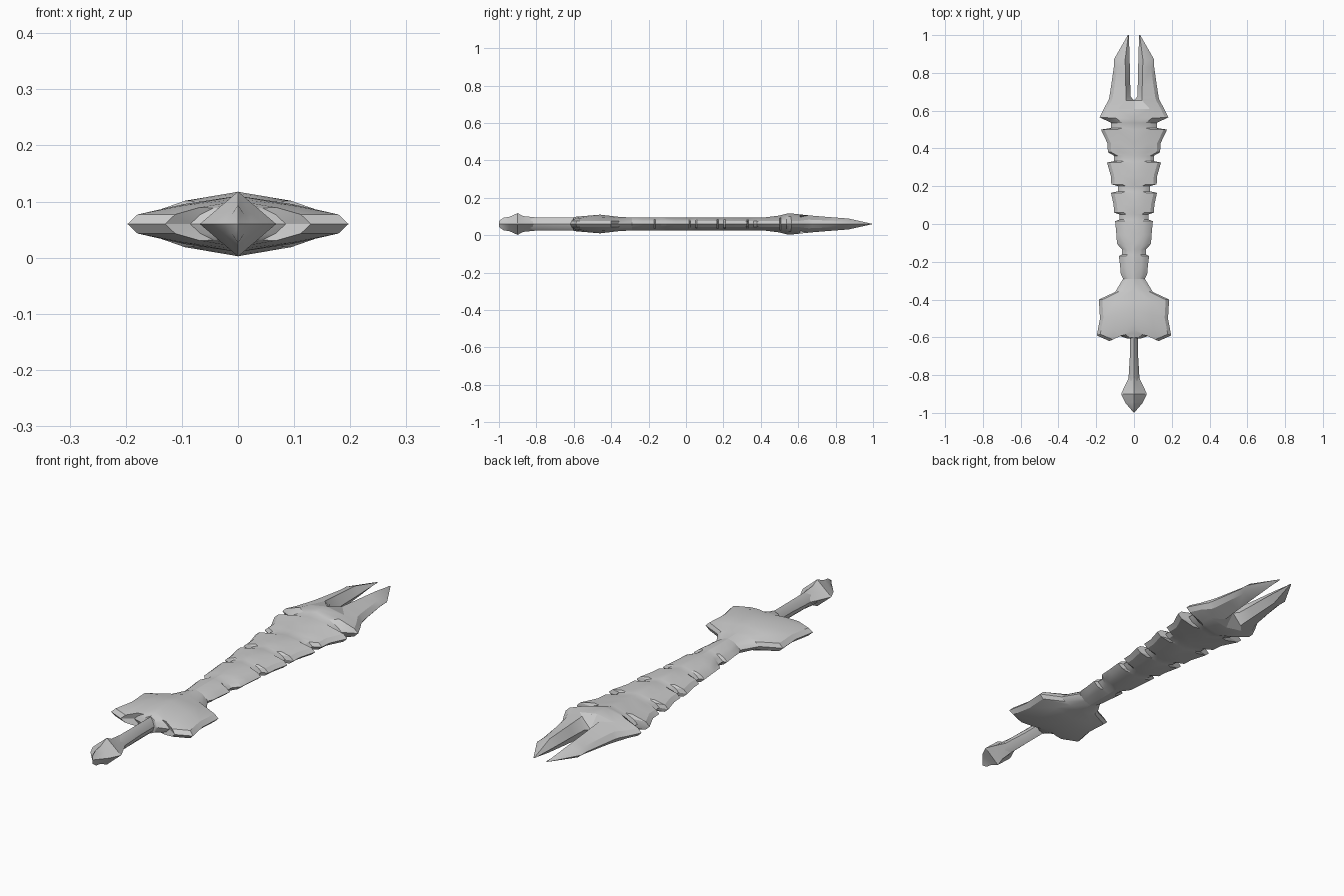
import bpy
import bmesh
from math import radians
from mathutils import Vector

cube = bpy.data.objects.get("Cube")
if cube:
    bpy.data.objects.remove(cube, do_unlink=True)

MID_Z = 0.06
BEVEL = 0.018

grey = bpy.data.materials.new("plain grey")
grey.use_nodes = True
grey.diffuse_color = (0.6, 0.6, 0.6, 1)
grey.node_tree.nodes["Principled BSDF"].inputs["Base Color"].default_value = (0.6, 0.6, 0.6, 1)

# Half height of the central ridge along the length
RIDGE = [(-0.62, 0.036), (-0.46, 0.05), (-0.34, 0.036), (-0.25, 0.034), (0.4, 0.034),
         (0.48, 0.04), (0.55, 0.058), (0.62, 0.05), (0.7, 0.042), (0.87, 0.029), (1, 0)]


def ridge(y):
    for (a, ha), (b, hb) in zip(RIDGE, RIDGE[1:]):
        if y <= b:
            return ha + (hb - ha) * (y - a) / (b - a)
    return 0


def body_row(x, y, yc=None):
    """Quarter section: ridge, swell, bevel shoulder, sharp edge."""
    yc = y if yc is None else yc
    h = ridge(yc)
    top, edge = Vector((0, yc, h)), Vector((x, y, 0))
    swell = top.lerp(edge, 0.52)
    swell.z = h * 0.72
    shoulder = edge.lerp(top, min(0.3, BEVEL / x))
    shoulder.z = min(0.017, h * 0.45)
    return [top, swell, shoulder, edge]


def prong_row(x, y, inner):
    """Quarter section of one prong, bevelled on both sides."""
    h = ridge(y)
    crest = min(inner + 0.024, (inner + x) / 2)
    return [Vector(p) for p in ((inner, y, 0), (crest, y, h),
                                (max(crest, x - BEVEL), y, h * 0.5), (x, y, 0))]


def build(name, rows):
    """Skin the rows, then mirror them left-right and top-bottom."""
    bm = bmesh.new()
    grid = [[bm.verts.new(p) for p in row] for row in rows]
    for r, s in zip(grid, grid[1:]):
        for i in range(len(r) - 1):
            bm.faces.new((r[i], r[i + 1], s[i + 1], s[i]))
    for flip in ((-1, 1, 1), (1, 1, -1)):
        copy = bmesh.ops.duplicate(bm, geom=bm.verts[:] + bm.edges[:] + bm.faces[:])
        bmesh.ops.scale(bm, vec=flip, verts=[g for g in copy["geom"]
                                             if isinstance(g, bmesh.types.BMVert)])
    bmesh.ops.remove_doubles(bm, verts=bm.verts, dist=0.0001)
    bmesh.ops.recalc_face_normals(bm, faces=bm.faces)
    mesh = bpy.data.meshes.new(name)
    bm.to_mesh(mesh)
    bm.free()
    mesh.materials.append(grey)
    obj = bpy.data.objects.new(name, mesh)
    obj.location.z = MID_Z
    bpy.context.collection.objects.link(obj)
    bpy.ops.object.select_all(action="DESELECT")
    obj.select_set(True)
    bpy.context.view_layer.objects.active = obj
    bpy.ops.object.shade_smooth_by_angle(angle=radians(24))
    return obj


# Blade: each barb has a point, a waist, a heel and the notch beneath it
rows = [body_row(0.058, -0.29)]
barbs = [(-0.265, -0.17, 0.07, 0.08, 0.064), (-0.105, 0.015, 0.09, 0.1, 0.078),
         (0.06, 0.165, 0.105, 0.122, 0.086), (0.21, 0.325, 0.12, 0.143, 0.105),
         (0.38, 0.5, 0.138, 0.175, 0.122)]
for heel, point, waist, tip, notch in barbs:
    rows += [body_row(waist, heel),
             body_row(waist + 0.003, heel + (point - heel) * 0.4),
             body_row(tip, point),
             body_row(notch, point + 0.008),
             body_row(notch, point + 0.036)]

# Flared head and the forked tip
rows += [body_row(0.182, 0.565, 0.555), body_row(0.16, 0.61)]
base = prong_row(0.135, 0.655, 0.018)
base[0].x = 0
rows += [base, prong_row(0.13, 0.675, 0.018), prong_row(0.12, 0.74, 0.02),
         prong_row(0.107, 0.83, 0.022), prong_row(0.107, 0.87, 0.023),
         prong_row(0.033, 1.0, 0.027)]
build("blade", rows)

# Winged guard
guard = [body_row(0.058, -0.29), body_row(0.1, -0.36, -0.35), body_row(0.186, -0.4, -0.41),
         body_row(0.18, -0.5, -0.46), body_row(0.197, -0.59, -0.52),
         body_row(0.13, -0.62, -0.56), body_row(0.085, -0.59, -0.58),
         body_row(0.04, -0.605, -0.6)]
guard.append([Vector((p.x, -0.607, 0)) for p in guard[-1]])
build("guard", guard)


def hilt_row(y, w, h, k):
    return [Vector(p) for p in ((0, y, h), (w * k, y, h * k), (w, y, 0))]


# Grip and pommel
build("grip", [hilt_row(y, w, h, 0.6) for y, w, h in
               ((-0.57, 0.022, 0.035), (-0.7, 0.022, 0.035), (-0.8, 0.028, 0.036),
                (-0.84, 0.028, 0.036))])
build("pommel", [hilt_row(y, w, h, 0.5) for y, w, h in
                 ((-0.81, 0.026, 0.036), (-0.87, 0.055, 0.042), (-0.9, 0.068, 0.058),
                  (-0.945, 0.047, 0.038), (-0.975, 0.022, 0.034), (-1.0, 0, 0.016))])
